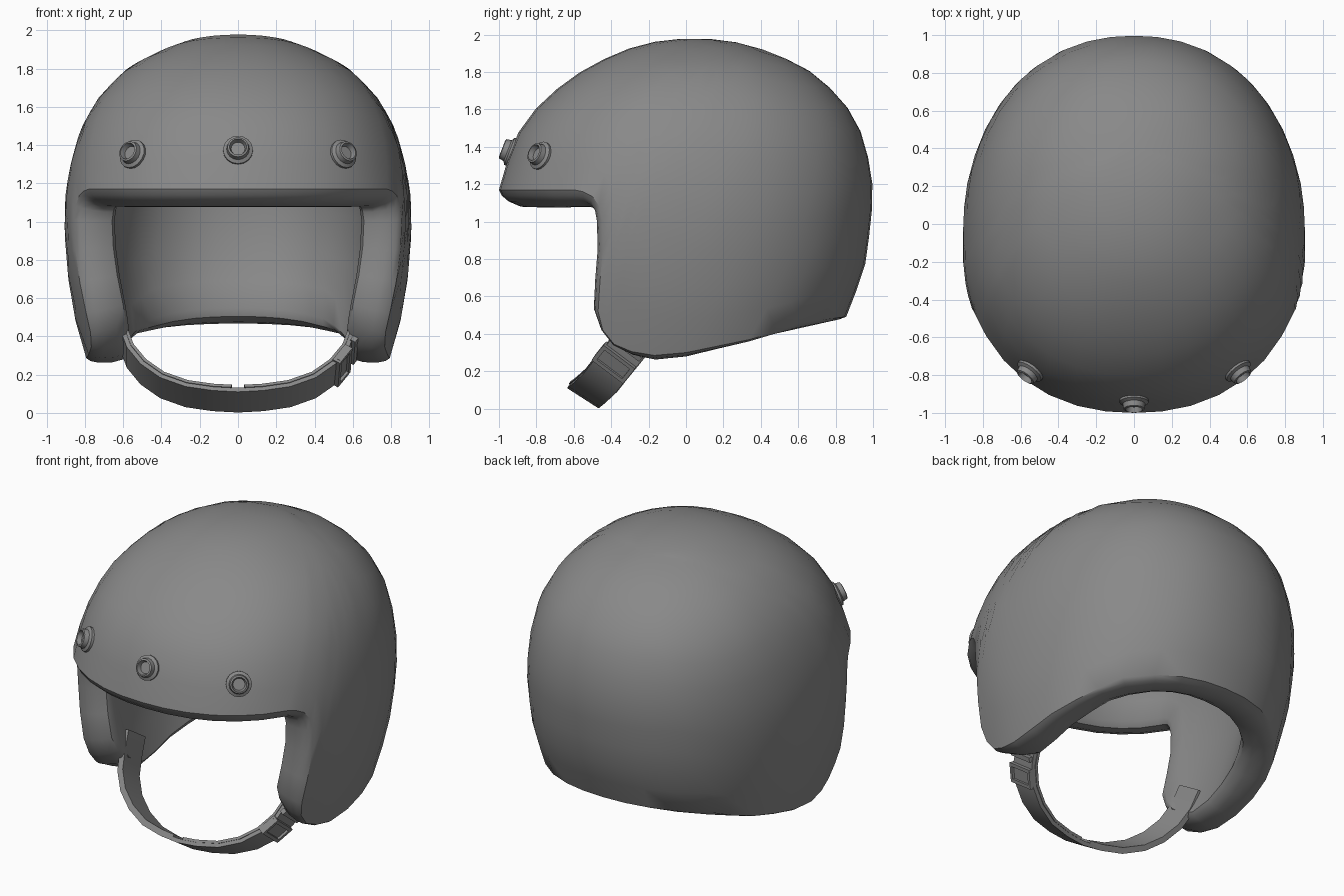
import bpy, bmesh, math
from mathutils import Vector, Matrix

if "Cube" in bpy.data.objects:
    bpy.data.objects.remove(bpy.data.objects["Cube"])

# Shell cross-sections: height, half width, front y, back y
ROWS = [(.25, .785, -.78, .76), (.5, .855, -.95, .86), (.75, .895, -1.0, .955), (1.0, .91, -1.01, .99),
        (1.17, .90, -1.0, 1.0), (1.3, .875, -.965, .985), (1.48, .825, -.895, .935), (1.64, .735, -.775, .845),
        (1.8, .58, -.565, .67), (1.9, .39, -.37, .465), (1.95, .255, -.23, .31), (1.98, 0, .05, .05)]
CENTER = Vector((0, 0, 1.1))
EXP = 2.2
grey = bpy.data.materials.new("dark_grey")
grey.diffuse_color = (.25, .25, .25, 1)
grey.use_nodes = True
grey.node_tree.nodes["Principled BSDF"].inputs["Base Color"].default_value = grey.diffuse_color


def mid_y(z):
    return -.1 + .15 * max(0, (z - 1.17) / .81)


def section(z):
    z = min(max(z, .25), 1.98)
    for a, b in zip(ROWS, ROWS[1:]):
        if z <= b[0]:
            break
    f = (z - a[0]) / (b[0] - a[0])
    ya, yb = mid_y(a[0]), mid_y(b[0])
    mix = lambda p, q: math.sqrt(p * p * (1 - f) + q * q * f)
    return mix(a[1], b[1]), mix(a[2] - ya, b[2] - yb), mix(a[3] - ya, b[3] - yb)


def inside(p):
    if p.z >= 1.98:
        return False
    w, front, back = section(p.z)
    y = p.y - mid_y(p.z)
    return abs(p.x / w) ** EXP + abs(y / (back if y > 0 else front)) ** EXP < 1


def project(d):
    d = d.normalized()
    lo, hi = .05, 2
    for _ in range(30):
        m = (lo + hi) / 2
        lo, hi = (m, hi) if inside(CENTER + d * m) else (lo, m)
    return CENTER + d * lo


def normal(d):
    d = d.normalized()
    u = d.orthogonal().normalized() * .1
    v = d.cross(u)
    n = (project(d + u) - project(d - u)).cross(project(d + v) - project(d - v)).normalized()
    return n if n.dot(d) > 0 else -n


def make(name, verts, faces, angle=40):
    me = bpy.data.meshes.new(name)
    me.from_pydata([tuple(v) for v in verts], [], faces)
    bm = bmesh.new()
    bm.from_mesh(me)
    bmesh.ops.recalc_face_normals(bm, faces=bm.faces)
    bm.to_mesh(me)
    bm.free()
    me.materials.append(grey)
    ob = bpy.data.objects.new(name, me)
    bpy.context.collection.objects.link(ob)
    bpy.ops.object.select_all(action='DESELECT')
    ob.select_set(True)
    bpy.context.view_layer.objects.active = ob
    bpy.ops.object.shade_smooth_by_angle(angle=math.radians(angle))
    return ob


def loft(name, rings, start=None, end=None, angle=40):
    n = len(rings[0])
    verts = [p for r in rings for p in r]
    faces = [(i * n + j, i * n + (j + 1) % n, (i + 1) * n + (j + 1) % n, (i + 1) * n + j)
             for i in range(len(rings) - 1) for j in range(n)]
    for cap, base in ((start, 0), (end, (len(rings) - 1) * n)):
        if cap is None:
            faces.append(tuple(base + j for j in range(n)))
        else:
            verts.append(cap)
            faces += [(base + j, base + (j + 1) % n, len(verts) - 1) for j in range(n)]
    return make(name, verts, faces, angle)


# Rim of the shell: brim, cheek edge, back edge; with lip depth
rim = []
for x in (0, .15, .3, .45, .58, .69, .78):
    w, front, back = section(1.17)
    rim.append((Vector((x, -.1 - front * (1 - (x / w) ** EXP) ** (1 / EXP), 1.17)), .07))
side = [(-.55, 1.16), (-.5, 1.135), (-.465, 1.085), (-.45, 1.01), (-.445, .85), (-.46, .68), (-.47, .52),
        (-.445, .42), (-.385, .345), (-.29, .305), (-.17, .285), (0, .3), (.17, .335), (.34, .37), (.48, .41)]
for i, (y, z) in enumerate(side):
    w, front, back = section(z)
    q = abs(y + .1) / (back if y > -.1 else front)
    rim.append((Vector((w * (1 - q ** EXP) ** (1 / EXP), y, z)), .065 if i < 7 else .045))
for x in (.6, .45, .3, .15, 0):
    w, front, back = section(.47)
    y = -.1 + back * (1 - (x / w) ** EXP) ** (1 / EXP)
    rim.append((Vector((x, y, .5 - .18 * (.86 - y))), .075))
rim += [(Vector((-p.x, p.y, p.z)), h) for p, h in rim[-2:0:-1]]
count = len(rim)

# Outer shell, rolled lip and inner lining as one closed skin
pole = Vector((0, .45, .9)).normalized()
dirs = [(p - CENTER).normalized() for p, h in rim]
steps = 12
outer = [[project(pole.slerp(d, s / steps)) for d in dirs] for s in range(1, steps + 1)]
lip = []
for d, h in ((.02, .4), (.06, .75), (.13, 1), (.19, .9), (.215, .4)):
    ring = []
    for i, (p, depth) in enumerate(rim):
        n = normal(dirs[i])
        t = (rim[(i + 1) % count][0] - rim[i - 1][0]).cross(n).normalized()
        if t.dot(p - outer[-2][i]) < 0:
            t = -t
        ring.append(p - n * d + t * depth * h)
    lip.append(ring)
inset = lambda d: project(d) - normal(d) * .22
inner = [[inset(pole.slerp(d, s)) for d in dirs] for s in (.93, .8, .65, .5, .35, .2, .1)]
loft("helmet_shell", outer + lip + inner, project(pole), inset(pole))


# Press studs along the brow
def stud(name, d):
    n, base = normal(d), project(d)
    rot = n.to_track_quat('Z', 'Y')
    rings = [[base + rot @ Vector((r * math.cos(a * math.tau / 16), r * math.sin(a * math.tau / 16), h))
              for a in range(16)]
             for r, h in ((.078, -.03), (.078, .008), (.06, .018), (.055, .046), (.045, .05), (.036, .022))]
    loft(name, rings, angle=30)


for label, p in (("left", (-.545, -.77, 1.35)), ("middle", (0, -.95, 1.377)), ("right", (.545, -.77, 1.35))):
    stud("stud_" + label, Vector(p) - CENTER)

# Chin strap: flat bands swept along a tilted U path
V = Vector((0, -.84, .54))
half = [Vector(p) for p in ((.62, -.2, .50), (.605, -.26, .39), (.57, -.335, .295), (.5, -.405, .21),
                            (.4, -.46, .14), (.27, -.51, .094), (.13, -.535, .074))]
flip = Matrix.Diagonal((-1, 1, 1))
path = half + [Vector((0, -.545, .067))] + [flip @ p for p in reversed(half)]


def band(name, pts, width, thick, offset=0):
    rings = []
    for i, p in enumerate(pts):
        t = (pts[min(i + 1, len(pts) - 1)] - pts[max(i - 1, 0)]).normalized()
        n = V.cross(t).normalized()
        c = p + n * offset
        rings.append([c + V * a * width / 2 + n * b * thick / 2 for a, b in ((-1, -1), (1, -1), (1, 1), (-1, 1))])
    loft(name, rings, angle=35)


inward = -1 if V.cross(path[8] - path[6]).z < 0 else 1
band("chin_strap", path, .2, .026)
pad = half + [Vector((.035, -.543, .069))]
band("strap_pad_right", pad, .21, .016, inward * .018)
band("strap_pad_left", [flip @ p for p in reversed(pad)], .21, .016, -inward * -.018)

# Buckle on the right side: frame bars, plate and keeper
T = (half[4] - half[1]).normalized()
N = V.cross(T).normalized()
if N.x < 0:
    N = -N
W = N.cross(T)
mid = Vector((.535, -.38, .25))


def block(name, t, w, size, lift=.008):
    c = mid + T * t + W * w + N * lift
    rings = [[c + T * s * size[0] / 2 + W * a * size[1] / 2 + N * b * size[2] / 2
              for a, b in ((-1, -1), (1, -1), (1, 1), (-1, 1))] for s in (-1, 1)]
    loft(name, rings, angle=20)


for s, label in ((-1, "upper"), (1, "lower")):
    block("buckle_bar_" + label, s * .05, 0, (.022, .21, .045))
    block("buckle_side_" + label, 0, s * .095, (.09, .022, .045))
block("buckle_plate", 0, 0, (.1, .19, .016))
block("buckle_keeper", -.12, 0, (.03, .2, .03), .004)
